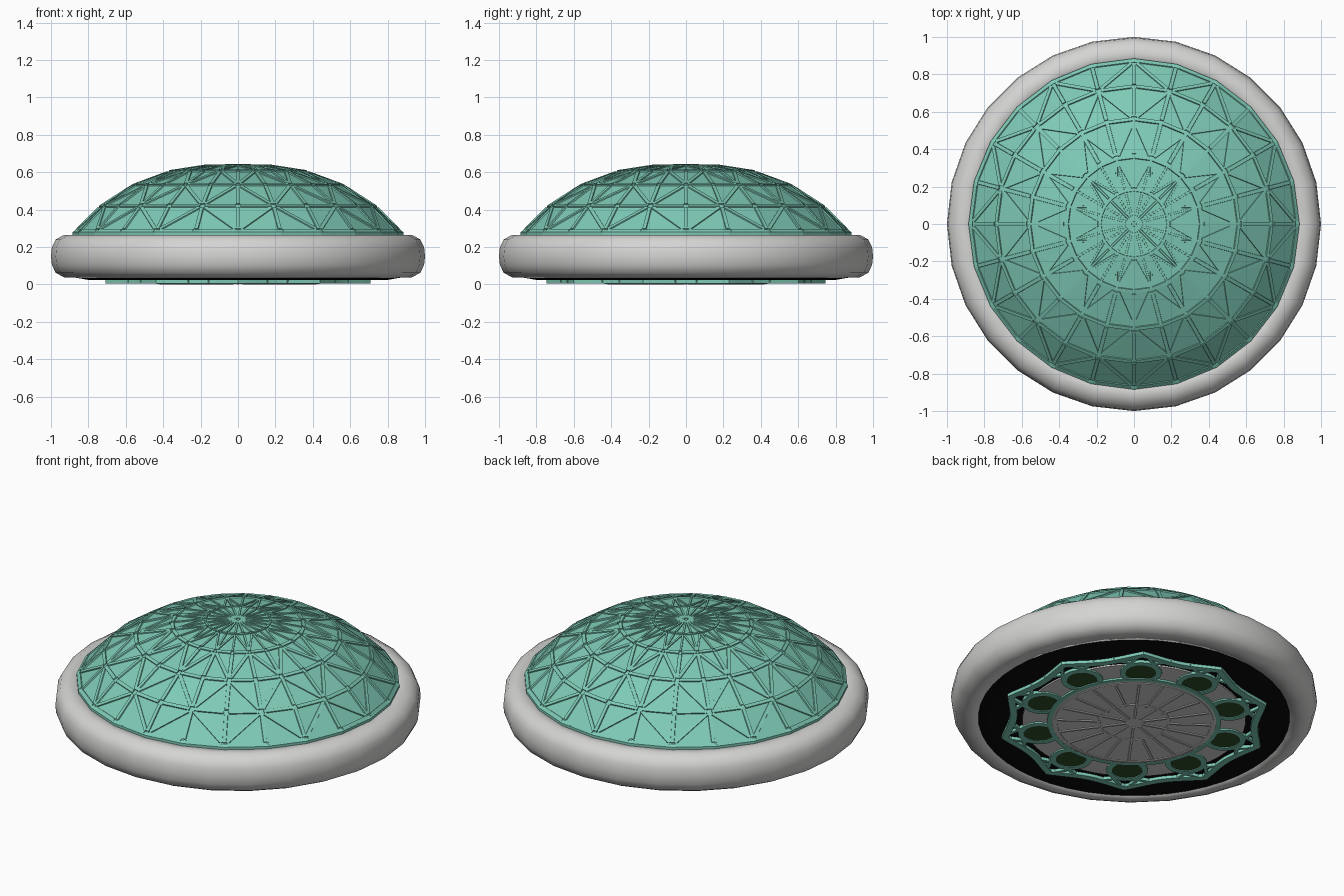
import bpy, bmesh, math
from mathutils import Vector

if "Cube" in bpy.data.objects:
    bpy.data.objects.remove(bpy.data.objects["Cube"])


def mat(name, rgb):
    m = bpy.data.materials.new(name)
    m.diffuse_color = (*rgb, 1)
    m.use_nodes = True
    m.node_tree.nodes["Principled BSDF"].inputs["Base Color"].default_value = m.diffuse_color
    return m


TEAL = mat("teal", (0.21, 0.59, 0.47))
GREY = mat("light grey", (0.66, 0.66, 0.65))
BLACK = mat("black", (0.003, 0.003, 0.003))
GREEN = mat("dark green", (0.025, 0.075, 0.022))


def finish(bm, name, material, smooth=False):
    bmesh.ops.recalc_face_normals(bm, faces=bm.faces)
    me = bpy.data.meshes.new(name)
    bm.to_mesh(me)
    bm.free()
    me.materials.append(material)
    ob = bpy.data.objects.new(name, me)
    bpy.context.collection.objects.link(ob)
    if smooth:
        for p in me.polygons:
            p.use_smooth = True
    return ob


def polar(r, a, z):
    return Vector((r * math.cos(a), r * math.sin(a), z))


def lathe(name, profile, n, material, smooth=False, closed=False):
    bm = bmesh.new()
    rings = [[bm.verts.new(polar(r, math.tau * j / n, z)) for j in range(n)]
             for r, z in profile]
    pairs = list(zip(rings, rings[1:]))
    if closed:
        pairs.append((rings[-1], rings[0]))
    else:
        bm.faces.new(rings[0])
        bm.faces.new(rings[-1])
    for a, b in pairs:
        for j in range(n):
            k = (j + 1) % n
            bm.faces.new((a[j], a[k], b[k], b[j]))
    return finish(bm, name, material, smooth)


def band(bm, outer, inner, z0, z1, n, centre=Vector((0, 0, 0))):
    """Flat ring between two radius functions, z0 to z1."""
    loops = [[bm.verts.new(centre + polar(f(math.tau * j / n), math.tau * j / n, z))
              for j in range(n)]
             for f, z in ((outer, z0), (outer, z1), (inner, z1), (inner, z0))]
    for i in range(4):
        a, b = loops[i], loops[(i + 1) % 4]
        for j in range(n):
            k = (j + 1) % n
            bm.faces.new((a[j], a[k], b[k], b[j]))


def bar(bm, p, q, up, width, height, sink=0.008):
    """Slim raised strip from p to q."""
    side = (q - p).cross(up).normalized() * width / 2
    ends = []
    for c in (p, q):
        ends.append([bm.verts.new(c + s * side + up * h) for s, h in
                     ((-1, -sink), (1, -sink), (0.8, height), (-0.8, height))])
    a, b = ends
    bm.faces.new(a)
    bm.faces.new(b)
    for i in range(4):
        k = (i + 1) % 4
        bm.faces.new((a[i], a[k], b[k], b[i]))


# Rounded rim
lathe("rim", [(0.85, 0.035), (0.93, 0.038), (0.975, 0.062), (0.995, 0.105),
              (1.0, 0.15), (0.995, 0.2), (0.975, 0.24), (0.93, 0.265),
              (0.85, 0.265)], 28, GREY, True, True)

# Dome with triangular panels: alternate vertices are eight-way hubs
N = 24
RINGS = [(0.87, 0.285), (0.735, 0.42), (0.56, 0.532), (0.36, 0.606), (0.18, 0.634)]
bm = bmesh.new()
grid = [[bm.verts.new(polar(r, math.tau * j / N, z)) for j in range(N)] for r, z in RINGS]
apex = bm.verts.new((0, 0, 0.638))
for i in range(len(grid) - 1):
    for j in range(N):
        k = (j + 1) % N
        a, b, c, d = grid[i][j], grid[i][k], grid[i + 1][k], grid[i + 1][j]
        tris = ((a, b, c), (a, c, d)) if (i + j) % 2 == 0 else ((a, b, d), (b, c, d))
        for t in tris:
            bm.faces.new(t)
for j in range(N):
    bm.faces.new((grid[-1][j], grid[-1][(j + 1) % N], apex))
edges = [(e.verts[0].co.copy(), e.verts[1].co.copy()) for e in bm.edges]
finish(bm, "dome_panels", TEAL)

# Raised struts along the panel edges
bm = bmesh.new()
for p, q in edges:
    m = (p + q) / 2
    up = (m - Vector((0, 0, -0.565))).normalized()
    small = min(p.xy.length, q.xy.length) < 0.3
    bar(bm, p.lerp(q, 0.07), q.lerp(p, 0.07), up, 0.013 if small else 0.024, 0.006)
finish(bm, "dome_struts", TEAL)

# Collar at the foot of the dome
lathe("dome_collar", [(0.84, 0.25), (0.885, 0.25), (0.885, 0.28), (0.868, 0.29), (0.84, 0.29)],
      N, TEAL, closed=True)

# Underside plate
lathe("base_plate", [(0.87, 0.06), (0.85, 0.033), (0.8, 0.024)], 48, BLACK)

# Underside ornament: grey backing and centre disc
lathe("ornament_backing", [(0.61, 0.03), (0.61, 0.016)], 60, GREY)
lathe("centre_disc", [(0.45, 0.03), (0.45, 0.007), (0.44, 0.005)], 60, GREY)
bm = bmesh.new()
down = Vector((0, 0, -1))
for j in range(20):
    a = math.tau * j / 20
    bar(bm, polar(0.05 if j % 2 else 0.18, a, 0.005), polar(0.42, a, 0.005), down, 0.016, 0.005, 0.004)
band(bm, lambda a: 0.2, lambda a: 0.185, 0.001, 0.008, 40)
band(bm, lambda a: 0.435, lambda a: 0.42, 0.001, 0.008, 60)
finish(bm, "centre_disc_ribs", GREY)

# Ten-pointed teal border, petals and ties
START = math.radians(18)


def star(a):
    t = abs(math.sin(5 * (a - START)))
    return 0.745 - 0.065 * t


bm = bmesh.new()
band(bm, star, lambda a: star(a) - 0.04, 0.006, 0.026, 120)
band(bm, lambda a: 0.475, lambda a: 0.448, 0.006, 0.026, 60)
for i in range(10):
    a = START + math.tau * i / 10
    band(bm, lambda t: 0.115, lambda t: 0.084, 0.008, 0.026, 20, polar(0.535, a, 0))
    for s in (-1, 1):
        bar(bm, polar(0.61, a + s * 0.13, 0.012), polar(0.715, a + s * 0.03, 0.012),
            down, 0.022, 0.004, 0.012)
        bar(bm, polar(0.63, a + s * 0.08, 0.012), polar(0.68, a + s * 0.24, 0.012),
            down, 0.022, 0.004, 0.012)
finish(bm, "ornament_border", TEAL)

# Dark green inlays inside the petals
bm = bmesh.new()
for i in range(10):
    c = polar(0.535, START + math.tau * i / 10, 0)
    low = [bm.verts.new(c + polar(0.087, math.tau * j / 20, 0.012)) for j in range(20)]
    top = [bm.verts.new(v.co + Vector((0, 0, 0.008))) for v in low]
    bm.faces.new(low)
    bm.faces.new(top)
    for j in range(20):
        k = (j + 1) % 20
        bm.faces.new((low[j], low[k], top[k], top[j]))
finish(bm, "ornament_inlays", GREEN)
